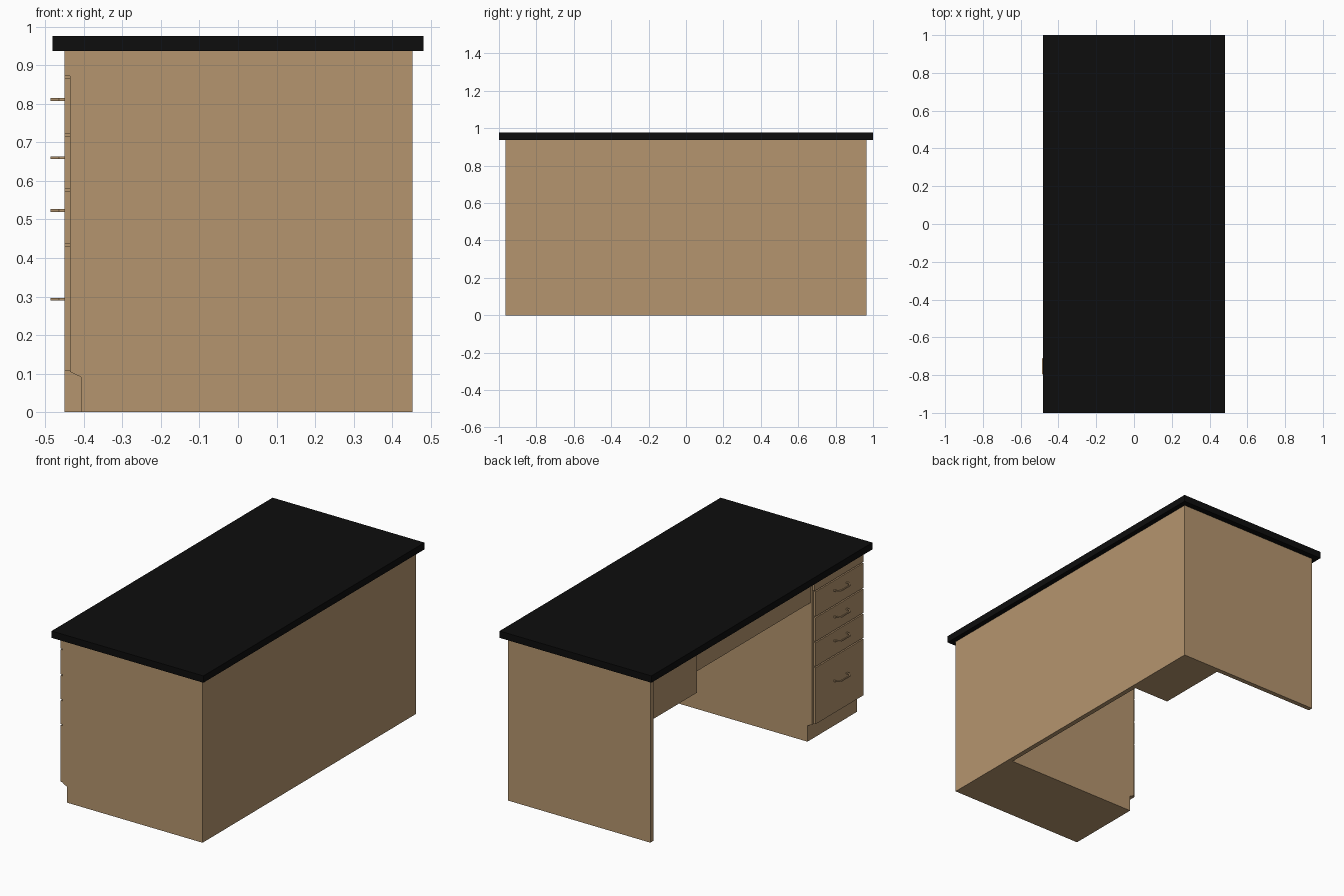
import bpy, bmesh
from mathutils import Vector

if "Cube" in bpy.data.objects:
    bpy.data.objects.remove(bpy.data.objects["Cube"])


def material(name, rgb):
    m = bpy.data.materials.new(name)
    m.diffuse_color = (*rgb, 1)
    m.use_nodes = True
    m.node_tree.nodes["Principled BSDF"].inputs["Base Color"].default_value = m.diffuse_color
    return m


WOOD = material("light_wood", (0.46, 0.30, 0.157))
BLACK = material("black_top", (0.004, 0.004, 0.004))


def finish(name, bm, mat):
    bmesh.ops.recalc_face_normals(bm, faces=bm.faces)
    me = bpy.data.meshes.new(name)
    bm.to_mesh(me)
    bm.free()
    me.materials.append(mat)
    ob = bpy.data.objects.new(name, me)
    bpy.context.collection.objects.link(ob)
    return ob


def extrude(name, pts, vec, mat):
    """Closed flat profile swept along a vector."""
    bm = bmesh.new()
    face = bm.faces.new([bm.verts.new(p) for p in pts])
    ext = bmesh.ops.extrude_face_region(bm, geom=[face])
    verts = [g for g in ext["geom"] if isinstance(g, bmesh.types.BMVert)]
    bmesh.ops.translate(bm, vec=Vector(vec), verts=verts)
    # keep the starting cap so the solid is closed
    if not face.is_valid or len(bm.faces) == len(pts) + 1:
        bmesh.ops.holes_fill(bm, edges=bm.edges)
    return finish(name, bm, mat)


def box(name, x, y, z, mat=WOOD):
    pts = [(x[0], y[0], z[0]), (x[1], y[0], z[0]), (x[1], y[1], z[0]), (x[0], y[1], z[0])]
    return extrude(name, pts, (0, 0, z[1] - z[0]), mat)


# Worktop, full-length back panel and end panel
box("worktop", (-0.481, 0.481), (-1, 1), (0.937, 0.976), BLACK)
box("back_panel", (0.425, 0.452), (-0.966, 0.966), (0, 0.937))
box("end_panel", (-0.45, 0.425), (0.939, 0.966), (0, 0.937))

# Drawer pedestal with recessed toe space
profile = [(0.425, 0), (-0.407, 0), (-0.407, 0.091), (-0.436, 0.105),
           (-0.436, 0.937), (0.425, 0.937)]
extrude("drawer_pedestal", [(x, -0.966, z) for x, z in profile], (0, 0.448, 0), WOOD)
box("pedestal_top_rail", (-0.45, -0.436), (-0.964, -0.522), (0.872, 0.937))

# Drawer fronts, each with a bowed pull
drawers = [(0.107, 0.430, 0.293), (0.437, 0.573, 0.523),
           (0.580, 0.716, 0.660), (0.723, 0.865, 0.811)]
MID, T = -0.753, 0.007
for i, (z0, z1, zh) in enumerate(drawers):
    box(f"drawer_front_{i + 1}", (-0.45, -0.436), (-0.962, -0.530), (z0, z1))
    outer = [(-0.449, -0.062), (-0.464, -0.062), (-0.486, -0.042),
             (-0.486, 0.042), (-0.464, 0.062), (-0.449, 0.062)]
    inner = [(-0.449, 0.054), (-0.462, 0.054), (-0.479, 0.038),
             (-0.479, -0.038), (-0.462, -0.054), (-0.449, -0.054)]
    extrude(f"drawer_pull_{i + 1}",
            [(x, MID + y, zh - T / 2) for x, y in outer + inner], (0, 0, T), WOOD)

# Kneehole apron, deeper apron on the far side, floor-standing chase behind it
box("kneehole_apron", (-0.425, -0.398), (-0.518, 0.518), (0.80, 0.937))
box("deep_apron", (-0.432, -0.405), (0.518, 0.939), (0.683, 0.937))
box("rear_chase", (0.20, 0.425), (0.518, 0.939), (0, 0.937))
